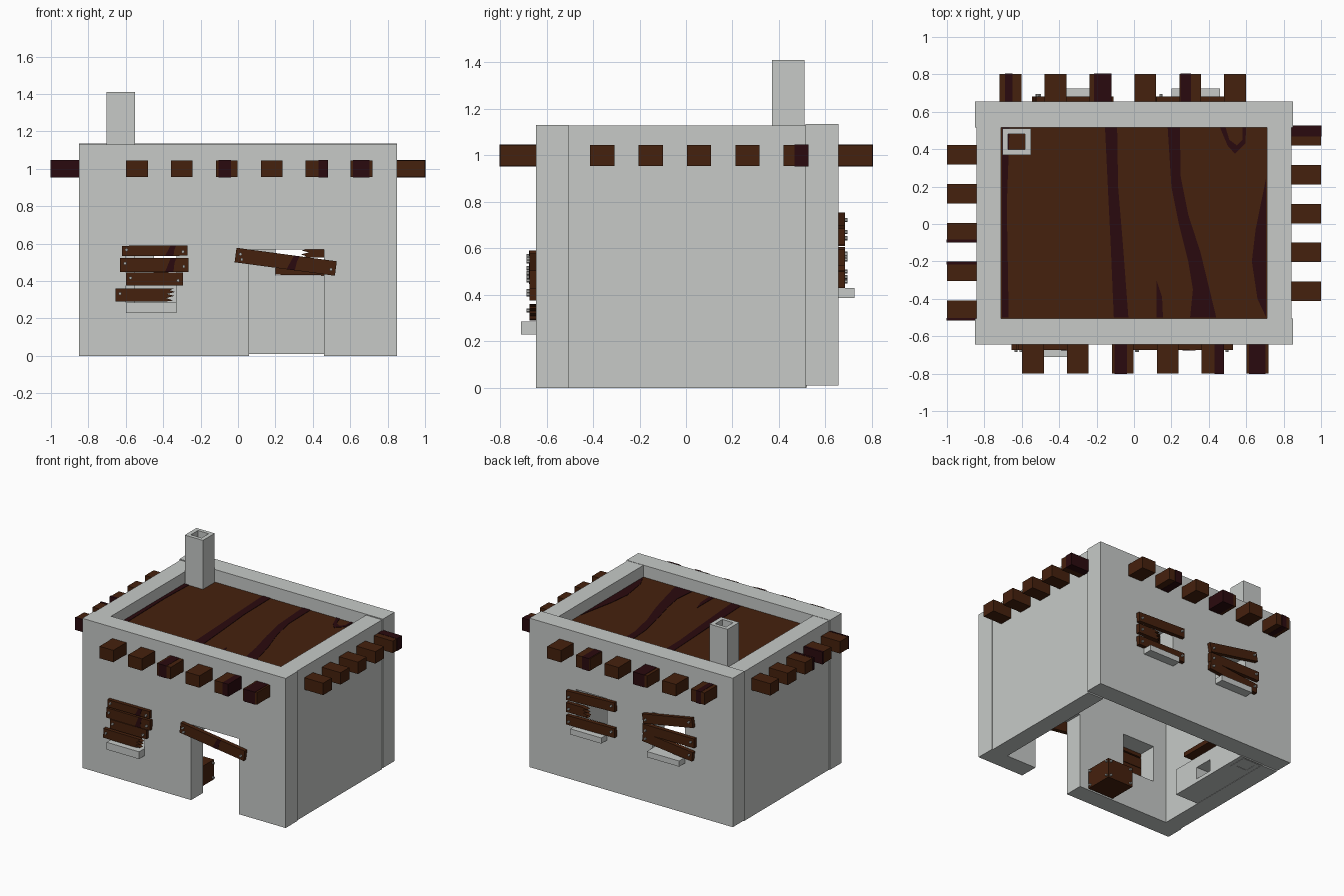
import bpy, bmesh, math
from mathutils import Vector

if "Cube" in bpy.data.objects:
    bpy.data.objects.remove(bpy.data.objects["Cube"])


def material(name, rgb):
    m = bpy.data.materials.new(name)
    m.diffuse_color = (*rgb, 1)
    m.use_nodes = True
    m.node_tree.nodes["Principled BSDF"].inputs["Base Color"].default_value = m.diffuse_color
    return m


PLASTER = material("pale grey plaster", (0.57, 0.59, 0.575))
WOOD = material("brown wood", (0.060, 0.015, 0.004))
DARK = material("dark wood grain", (0.023, 0.003, 0.0044))
NAIL = material("nail metal", (0.40, 0.40, 0.38))


def finish(name, bm, mat):
    bmesh.ops.recalc_face_normals(bm, faces=bm.faces)
    me = bpy.data.meshes.new(name)
    bm.to_mesh(me)
    bm.free()
    me.materials.append(mat)
    ob = bpy.data.objects.new(name, me)
    bpy.context.collection.objects.link(ob)
    return ob


def box(name, x, y, z, mat):
    """Box from (low, high) pairs."""
    bm = bmesh.new()
    bmesh.ops.create_cube(bm, size=1)
    for v in bm.verts:
        v.co = [(r[0] + r[1]) / 2 + c * (r[1] - r[0]) for r, c in zip((x, y, z), v.co)]
    return finish(name, bm, mat)


def prism(name, pts, vec, mat):
    """Extrude a flat outline along vec."""
    bm = bmesh.new()
    f = bm.faces.new([bm.verts.new(p) for p in pts])
    r = bmesh.ops.extrude_face_region(bm, geom=[f])
    bmesh.ops.translate(bm, vec=vec, verts=[g for g in r["geom"] if isinstance(g, bmesh.types.BMVert)])
    return finish(name, bm, mat)


def cut(ob, *holes):
    """Cut box-shaped holes out of an object."""
    for h in holes:
        c = box("cutter", *h, PLASTER)
        c.hide_render = True
        m = ob.modifiers.new("hole", "BOOLEAN")
        m.operation, m.solver, m.object = "DIFFERENCE", "EXACT", c
        bpy.context.view_layer.objects.active = ob
        bpy.ops.object.modifier_apply(modifier=m.name)
        bpy.data.objects.remove(c)


# Walls with door and window openings
FRONT, BACK = -0.645, 0.655
fy, by = (-0.8, -0.4), (0.4, 0.8)
front = box("front_wall", (-0.85, 0.85), (FRONT, -0.505), (0, 1.13), PLASTER)
cut(front, ((0.06, 0.46), fy, (-0.1, 0.57)), ((-0.60, -0.33), fy, (0.285, 0.56)))
back = box("back_wall", (-0.85, 0.85), (0.515, BACK), (0.01, 1.135), PLASTER)
cut(back, ((0.20, 0.46), by, (0.43, 0.70)), ((-0.45, -0.18), by, (0.43, 0.70)))
for n, s in (("left", -1), ("right", 1)):
    box(n + "_wall", sorted((s * 0.71, s * 0.843)), (-0.506, 0.516), (0, 1.128), PLASTER)

# Window sills
box("front_sill", (-0.60, -0.33), (-0.71, -0.60), (0.23, 0.285), PLASTER)
box("back_sill_a", (0.20, 0.46), (0.60, 0.725), (0.387, 0.43), PLASTER)
box("back_sill_b", (-0.45, -0.18), (0.60, 0.725), (0.387, 0.43), PLASTER)

# Roof deck and its painted grain
ROOF = 1.04
box("roof_deck", (-0.712, 0.712), (-0.507, 0.517), (0.98, ROOF), WOOD)
GRAIN = [
    [(-.155, .515), (-.09, .515), (-.085, .2), (-.06, -.1), (-.03, -.5), (-.108, -.5), (-.125, -.1), (-.14, .2)],
    [(.18, .515), (.245, .515), (.25, .25), (.29, .05), (.355, -.15), (.44, -.5), (.30, -.5), (.315, -.35),
     (.29, -.2), (.24, 0), (.20, .2)],
    [(-.707, .515), (-.665, .515), (-.68, .1), (-.67, -.5), (-.707, -.5)],
    [(.707, .25), (.65, -.03), (.63, -.2), (.66, -.4), (.707, -.5)],
    [(.46, .515), (.49, .515), (.51, .45), (.55, .42), (.58, .45), (.58, .515), (.6, .515), (.595, .43),
     (.54, .375), (.50, .42)],
    [(.12, -.3), (.15, -.39), (.155, -.5), (.12, -.5)],
]
for i, g in enumerate(GRAIN):
    prism(f"roof_grain_{i}", [(x, y, ROOF - 0.002) for x, y in g], (0, 0, 0.005), DARK)

# Chimney: a hollow square stack
cx, cy = -0.628, 0.44
chimney = box("chimney", (cx - .076, cx + .076), (cy - .07, cy + .07), (0, 1.41), PLASTER)
cut(chimney, ((cx - .045, cx + .045), (cy - .042, cy + .042), (-0.1, 1.6)))

# Roof beam ends on all four sides; some carry a dark grain band
BEAM_Z = (0.955, 1.045)


def beam_row(side, centres, half, inner, outer, along_x, bands):
    for i, c in enumerate(centres):
        span, out = (c - half, c + half), sorted((inner, outer))
        a, b = (span, out) if along_x else (out, span)
        box(f"{side}_beam_{i + 1}", a, b, BEAM_Z, WOOD)
        if i in bands:
            e = 0.002
            lo, hi = bands[i]
            span = (c + lo * half - (e if lo == -1 else 0), c + hi * half + (e if hi == 1 else 0))
            out = (out[0] - e, out[1] + e)
            a, b = (span, out) if along_x else (out, span)
            box(f"{side}_beam_grain_{i + 1}", a, b, (BEAM_Z[0] - e, BEAM_Z[1] + e), DARK)


six = [-0.54 + 0.24 * i for i in range(6)]
five = [-0.36 + 0.208 * i for i in range(5)]
beam_row("front", six, 0.058, -0.62, -0.80, True, {2: (-.75, .4), 4: (.2, 1), 5: (-.8, .75)})
beam_row("back", [-v for v in six], 0.058, 0.63, 0.803, True, {5: (-.5, .2), 3: (-.6, 1), 1: (-.9, .1)})
beam_row("right", five, 0.052, 0.82, 1.0, False, {4: (-.1, 1)})
beam_row("left", [0.01 - v for v in five], 0.052, -0.82, -1.0, False, {4: (-1, -.8), 2: (-1, -.7), 3: (.7, 1)})


# Nailed planks
def nail(name, x, y, z, d, axis="y"):
    bm = bmesh.new()
    bmesh.ops.create_cone(bm, cap_ends=True, segments=6, radius1=0.009, radius2=0.009, depth=0.014)
    for v in bm.verts:
        p = v.co.copy()
        q = {"x": (p.z, p.x, p.y), "y": (p.x, p.z, p.y), "z": tuple(p)}[axis]
        v.co = Vector(q) + Vector((x, y, z))
        v.co["xyz".index(axis)] += d * 0.005
    finish(name, bm, NAIL)


def plank(name, a, b, h, wall, d, jagged=False, grain=None):
    """Plank from a to b in the x,z plane, nailed on a wall facing d in y."""
    a, b = Vector(a), Vector(b)
    u = (b - a).normalized()
    n = Vector((-u.y, u.x))
    L = (b - a).length

    def at(s, t, y):
        p = a + u * s + n * t * h
        return (p.x, y, p.y)

    end = [(L, -.5), (L, .5)]
    if jagged:
        end = [(L - .06, -.5), (L - .01, -.4), (L - .05, -.22), (L - .005, -.05), (L - .045, .1),
               (L, .25), (L - .03, .38), (L - .01, .5)]
    face = wall + d * 0.028
    prism(name, [at(s, t, wall - d * .004) for s, t in [(0, .5), (0, -.5)] + end], (0, d * 0.032, 0), WOOD)
    if grain:
        g = [(grain - .03, -.5), (grain + .015, -.5), (grain + .02, .1), (grain + .03, .5), (grain, .5)]
        prism(name + "_grain", [at(s, t, face - d * .002) for s, t in g], (0, d * .004, 0), DARK)
    for i, s in enumerate([.025] if jagged else [.025, L - .025]):
        x, y, z = at(s, .1 - .2 * i, face)
        nail(f"{name}_nail_{i}", x, y, z, d)


plank("front_plank_1", (-.62, .561), (-.27, .563), .055, FRONT, -1, grain=.26)
plank("front_plank_2", (-.63, .487), (-.265, .485), .075, FRONT, -1, grain=.27)
plank("front_plank_3", (-.60, .41), (-.295, .41), .07, FRONT, -1)
plank("front_plank_4", (-.655, .326), (-.335, .324), .07, FRONT, -1, jagged=True)
plank("door_plank", (-.013, .539), (.523, .467), .078, FRONT, -1, grain=.31)
nail("door_plank_nail_2", .02, FRONT - .028, .515, -1)
plank("back_plank_a1", (.525, .65), (.12, .665), .07, BACK, 1)
plank("back_plank_a2", (.525, .56), (.335, .56), .07, BACK, 1, jagged=True)
plank("back_plank_a3", (.525, .465), (.12, .47), .07, BACK, 1)
plank("back_plank_b1", (-.115, .645), (-.53, .72), .07, BACK, 1)
plank("back_plank_b2", (-.115, .57), (-.545, .57), .07, BACK, 1)
plank("back_plank_b3", (-.115, .51), (-.53, .465), .07, BACK, 1)

# Crate inside, beside the door
kx, ky, kz = (-0.22, -0.005), (-0.49, -0.28), (0, 0.15)
box("crate", kx, ky, kz, WOOD)
for i in (.02, .195):
    for z in (.02, .13):
        nail("crate_nail_x", kx[1], ky[0] + i, z, 1, "x")
        nail("crate_nail_y", kx[0] + i, ky[1], z, 1)

# Hearth bench along the left wall, with fire opening and mantel shelf
bench = box("hearth_bench", (-0.72, -0.52), (-0.17, 0.52), (0.002, 0.2), PLASTER)
cut(bench, ((-0.66, -0.4), (0.05, 0.19), (0.03, 0.12)))
box("mantel_shelf", (-0.72, -0.55), (-0.12, 0.22), (0.29, 0.325), WOOD)
